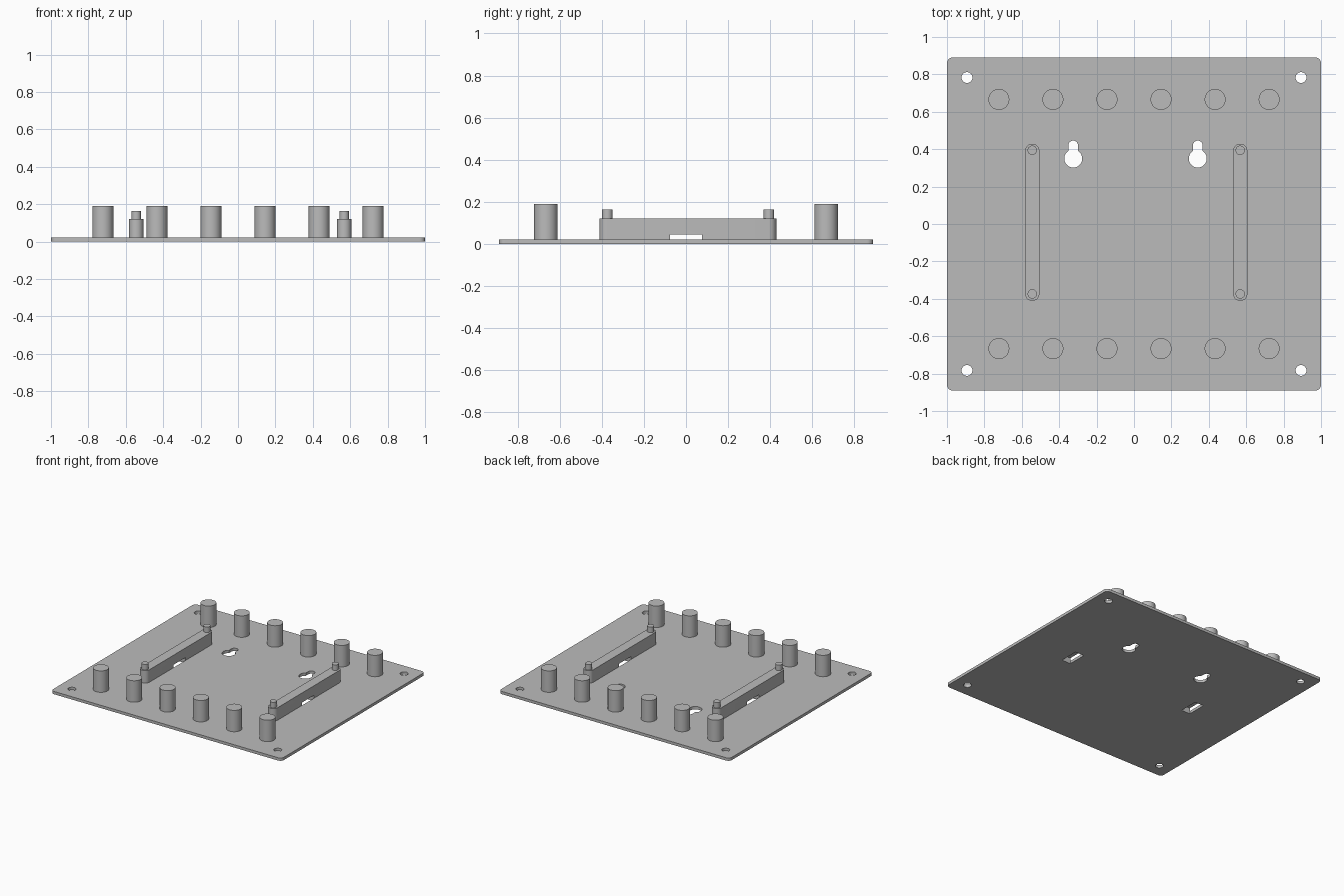
import bpy
import bmesh
from math import pi, cos, sin, radians

cube = bpy.data.objects.get("Cube")
if cube:
    bpy.data.objects.remove(cube, do_unlink=True)

PLATE_TOP = 0.022
BAR_HALF_WIDTH = 0.038
BAR_TOP = 0.12

grey = bpy.data.materials.new("plain_grey")
grey.use_nodes = True
grey.diffuse_color = (0.5, 0.5, 0.5, 1)
grey.node_tree.nodes["Principled BSDF"].inputs["Base Color"].default_value = (0.5, 0.5, 0.5, 1)


def arc(x, y, r, start=0, end=2 * pi, n=32):
    """Points along an arc; a full circle does not repeat its first point."""
    steps = n if end - start >= 2 * pi else n - 1
    return [(x + r * cos(start + (end - start) * i / steps),
             y + r * sin(start + (end - start) * i / steps)) for i in range(n)]


def rounded_rect(hx, hy, r, n, y=0):
    corners = [(1, 1), (-1, 1), (-1, -1), (1, -1)]
    return [p for i, (sx, sy) in enumerate(corners)
            for p in arc(sx * (hx - r), y + sy * (hy - r), r, i * pi / 2, (i + 1) * pi / 2, n)]


def prism(name, outline, z0, z1, x=0):
    """Extrude a plan outline between two heights."""
    bm = bmesh.new()
    face = bm.faces.new([bm.verts.new((px + x, py, z0)) for px, py in outline])
    top = bmesh.ops.extrude_face_region(bm, geom=[face], use_keep_orig=True)
    verts = [v for v in top["geom"] if isinstance(v, bmesh.types.BMVert)]
    bmesh.ops.translate(bm, verts=verts, vec=(0, 0, z1 - z0))
    bmesh.ops.remove_doubles(bm, verts=bm.verts, dist=1e-5)
    bmesh.ops.recalc_face_normals(bm, faces=bm.faces)
    mesh = bpy.data.meshes.new(name)
    bm.to_mesh(mesh)
    bm.free()
    mesh.materials.append(grey)
    obj = bpy.data.objects.new(name, mesh)
    bpy.context.collection.objects.link(obj)
    return obj


def select(obj):
    bpy.ops.object.select_all(action="DESELECT")
    obj.select_set(True)
    bpy.context.view_layer.objects.active = obj


def cut(obj, outline, z0, z1, x=0):
    """Cut an extruded outline out of a part."""
    cutter = prism("cutter", outline, z0, z1, x)
    cutter.hide_render = True
    select(obj)
    mod = obj.modifiers.new("cut", "BOOLEAN")
    mod.operation = "DIFFERENCE"
    mod.solver = "EXACT"
    mod.object = cutter
    bpy.ops.object.modifier_apply(modifier=mod.name)
    bpy.data.objects.remove(cutter, do_unlink=True)


def smooth(obj):
    select(obj)
    bpy.ops.object.shade_smooth_by_angle(angle=radians(30))


def box(hx, hy):
    return [(hx, hy), (-hx, hy), (-hx, -hy), (hx, -hy)]


# Base plate with corner screw holes
plate = prism("base_plate", rounded_rect(1, 0.89, 0.03, 8), 0, PLATE_TOP)
for sx in (-1, 1):
    for sy in (-1, 1):
        cut(plate, arc(sx * 0.893, sy * 0.783, 0.029), -0.1, 0.1)

# Keyhole hangers: round opening narrowing to a slot at the back
neck = 0.026
keyhole = arc(0, 0.35, 0.048, radians(123), radians(417)) + arc(0, 0.42, neck, 0, pi, 16)
for x in (-0.325, 0.341):
    cut(plate, keyhole, -0.1, 0.1, x)

# Support bars with locating pins and a strap passage underneath
for side, x in (("right", -0.544), ("left", 0.568)):
    cut(plate, box(BAR_HALF_WIDTH, 0.075), -0.1, 0.1, x)
    bar = prism(side + "_support_bar",
                rounded_rect(BAR_HALF_WIDTH, 0.42, BAR_HALF_WIDTH - 0.0005, 9, 0.009),
                PLATE_TOP, BAR_TOP, x)
    cut(bar, box(0.1, 0.075), -0.1, 0.045, x)
    smooth(bar)
    for end, y in (("front", -0.374), ("back", 0.394)):
        smooth(prism(f"{side}_{end}_pin", arc(x, y, 0.025), BAR_TOP, 0.163))
smooth(plate)

# Two rows of round posts
for row, y in (("front", -0.666), ("back", 0.666)):
    for i in range(6):
        smooth(prism(f"{row}_post_{i + 1}", arc((i - 2.5) * 0.289, y, 0.056), PLATE_TOP, 0.19))
